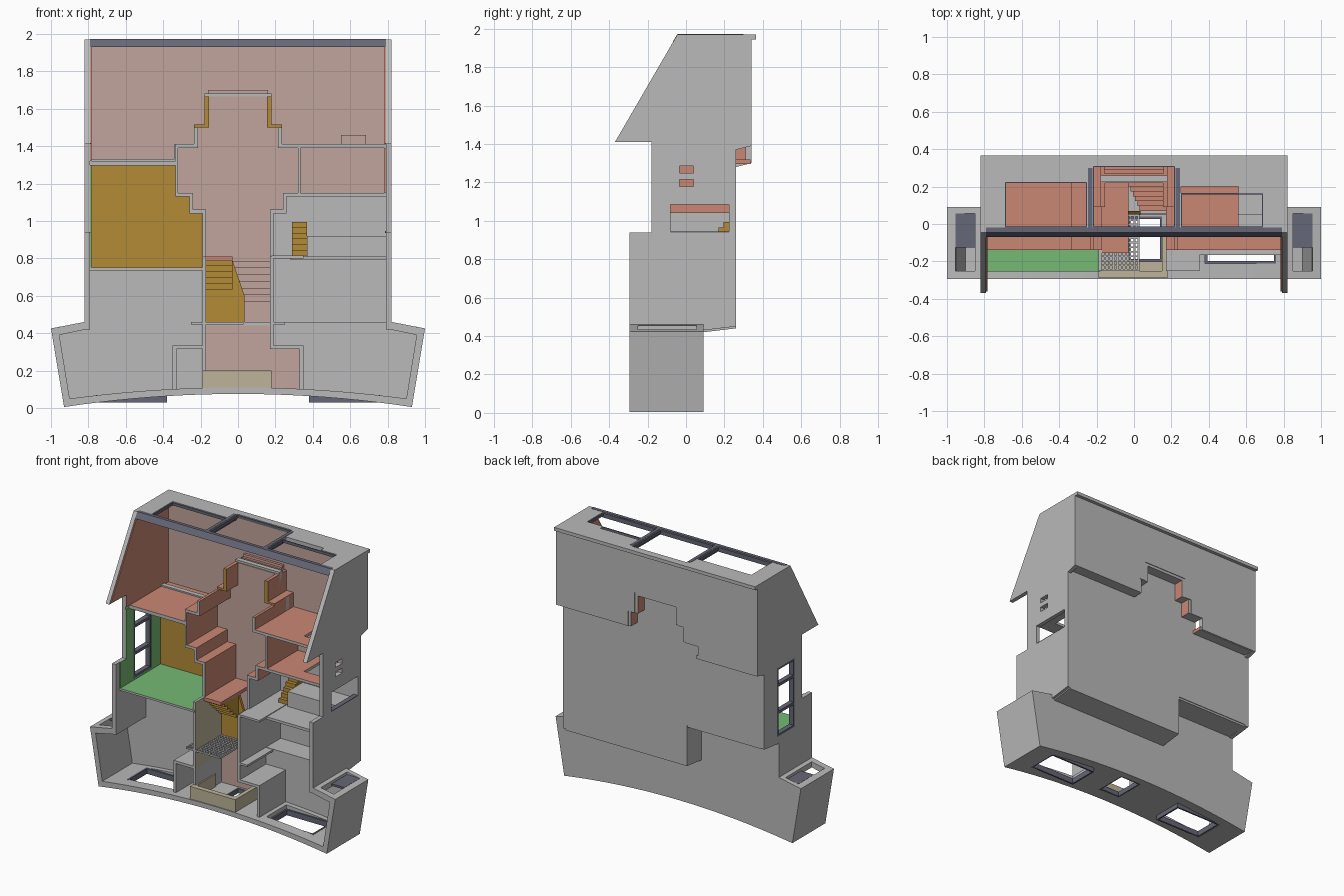
import bpy, bmesh
from mathutils import Vector

if "Cube" in bpy.data.objects:
    bpy.data.objects.remove(bpy.data.objects["Cube"])


def material(name, r, g, b):
    m = bpy.data.materials.new(name)
    m.use_nodes = True
    lin = [(c / 255) ** 2.2 for c in (r, g, b)] + [1]
    m.diffuse_color = lin
    m.node_tree.nodes["Principled BSDF"].inputs["Base Color"].default_value = lin
    return m


GREY = material("plaster grey", 184, 184, 184)
PINK = material("pale pink", 192, 163, 155)
SALMON = material("salmon", 200, 134, 116)
MUSTARD = material("mustard", 178, 138, 58)
GREEN = material("green", 116, 184, 116)
SLATE = material("slate", 101, 103, 118)
BEIGE = material("beige", 188, 178, 152)


def side_of(n):
    if abs(n.z) > .7:
        return "up" if n.z > 0 else "down"
    if abs(n.y) > .7:
        return "front" if n.y < 0 else "back"
    return "east" if n.x > 0 else "west"


def prism(name, pts, axis, a, b, mat, **paint):
    """Extrude a flat outline along an axis; paint gives colours by face direction."""
    place = {"x": lambda p, t: (t, p[0], p[1]), "y": lambda p, t: (p[0], t, p[1]),
             "z": lambda p, t: (p[0], p[1], t)}[axis]
    bm = bmesh.new()
    lo = [bm.verts.new(place(p, a)) for p in pts]
    hi = [bm.verts.new(place(p, b)) for p in pts]
    bm.faces.new(lo)
    bm.faces.new(hi)
    for i in range(len(pts)):
        j = (i + 1) % len(pts)
        bm.faces.new((lo[i], lo[j], hi[j], hi[i]))
    bmesh.ops.recalc_face_normals(bm, faces=bm.faces)
    me = bpy.data.meshes.new(name)
    me.materials.append(mat)
    for m in paint.values():
        if m.name not in me.materials:
            me.materials.append(m)
    for f in bm.faces:
        f.normal_update()
        f.material_index = me.materials.find(paint.get(side_of(f.normal), mat).name)
    bm.to_mesh(me)
    bm.free()
    ob = bpy.data.objects.new(name, me)
    bpy.context.collection.objects.link(ob)
    return ob


def box(name, x, y, z, mat, **paint):
    return prism(name, [(x[0], z[0]), (x[1], z[0]), (x[1], z[1]), (x[0], z[1])],
                 "y", y[0], y[1], mat, **paint)


def cut(ob, x, y, z):
    cutter = box("cutter", x, y, z, GREY)
    mod = ob.modifiers.new("cut", "BOOLEAN")
    mod.operation, mod.object, mod.solver = "DIFFERENCE", cutter, "EXACT"
    bpy.context.view_layer.objects.active = ob
    bpy.ops.object.modifier_apply(modifier=mod.name)
    bpy.data.objects.remove(cutter)


def lining(name, x, y, z, through, t=.012):
    """Four slate strips round an opening that runs along one axis."""
    for i, r in enumerate((x, y, z)):
        if i == through:
            continue
        for k, strip in enumerate(((r[0], r[0] + t), (r[1] - t, r[1]))):
            rng = [x, y, z]
            rng[i] = strip
            box(f"{name}_{'xyz'[i]}{k}", *rng, SLATE)


def shelf(name, x, y, z, mat=SALMON, **paint):
    return box(name, x, y, z, mat, **{"front": GREY, "back": GREY, "down": GREY, **paint})


# curved base shell with flared wings
def arc(z, drop, half):
    return [(half * i / 10, z - drop * (i / 10) ** 2) for i in range(-10, 11)]


outer = [(-.82, .46), (-1, .425)] + arc(.075, .07, .93) + [(1, .425), (.82, .46)]
inner = [(-.79, .425), (-.955, .39)] + arc(.11, .06, .9) + [(.955, .39), (.79, .425)]
base = prism("base_shell", outer + inner[::-1], "y", -.295, .09, GREY)
prism("base_back_wall", outer, "y", .055, .09, GREY)
for s, tag in ((-1, "right"), (1, "left")):
    hole = sorted((s * .38, s * .76))
    cut(base, hole, (-.21, .02), (-.1, .2))
    lining(f"{tag}_floor_window", hole, (-.21, .02), (.03, .07), 2)
    hatch = sorted((s * .85, s * .955))
    cut(base, hatch, (-.25, .055), (.37, .5))
    box(f"{tag}_wing_glass", hatch, (-.125, .055), (.42, .435), SLATE)
cut(base, (-.03, .15), (-.2, .04), (-.1, .2))
lining("centre_floor_window", (-.03, .15), (-.2, .04), (.075, .11), 2)

# outer side walls and their inner paint
for s, tag, soffit, low, floor in ((-1, "right", 1.28, .71, 1.32), (1, "left", 1.37, .43, 1.41)):
    gable = [(-.37, 1.41), (-.045, 1.97), (.34, 1.97)]
    outline = [(-.295, .42), (-.295, .94), (-.18, .94), (-.18, 1.41)] + gable + [
        (.34, soffit + .02), (.26, soffit), (.26, low + .02), (.09, low), (.09, .42)]
    wall = prism(f"{tag}_side_wall", outline, "x", s * .79, s * .82, GREY)
    attic = [(-.18, floor), (-.18, 1.41)] if s < 0 else []
    prism(f"{tag}_attic_paint", attic + [(-.36, 1.415), (-.05, 1.95), (.31, 1.95), (.31, floor)],
          "x", s * .784, s * .79, SALMON)
    ends = sorted((s * .7, s * .9))
    thick = sorted((s * .785, s * .82))
    if s < 0:
        paint = prism("green_wall_paint", [(-.25, .75), (-.25, .94), (-.18, .94), (-.18, 1.3),
                                           (.225, 1.3), (.225, .75)], "x", -.79, -.784, GREEN)
        for ob in (wall, paint):
            cut(ob, ends, (-.095, .11), (.765, 1.27))
        lining("tall_window", thick, (-.095, .11), (.765, 1.27), 0, .015)
        for z in (.93, 1.13):
            box("tall_window_bar", thick, (-.095, .11), (z, z + .02), SLATE)
    else:
        paint = box("middle_room_paint", (.784, .79), (-.17, .225), (1.15, 1.39), SALMON)
        for z in (1.18, 1.25):
            for ob in (wall, paint):
                cut(ob, ends, (-.035, .04), (z, z + .035))
        cut(wall, ends, (-.08, .225), (.94, 1.085))
        box("wide_window_sill", thick, (-.08, .225), (.935, .945), SLATE)

# back walls
box("upper_back_wall", (-.8, .8), (.225, .26), (.74, 1.33), GREY)
box("centre_back_wall", (-.34, .8), (.225, .26), (1.3, 1.41), GREY)
box("gap_back_wall", (-.235, .235), (.225, .26), (1.4, 1.51), GREY)
box("peak_back_wall", (-.18, .18), (.225, .26), (1.5, 1.68), GREY)
box("lower_back_wall", (-.19, .8), (.225, .26), (.44, .75), GREY)
prism("lower_soffit", [(.06, .42), (.09, .42), (.26, .44), (.26, .46), (.06, .46)],
      "x", -.19, .8, GREY)
box("right_room_back", (-.8, -.17), (.055, .09), (.42, .74), GREY)
half = [(.155, 1.665), (.155, 1.5), (.22, 1.5), (.22, 1.4), (.32, 1.4), (.32, 1.14),
        (.25, 1.14), (.25, 1.05), (.175, 1.05), (.175, .46)]
prism("hall_back_paint", half + [(-x, z) for x, z in half[::-1]], "y", .219, .225, PINK)
box("middle_room_back_paint", (.33, .79), (.219, .225), (1.15, 1.4), PINK)
box("green_room_back_paint", (-.79, -.18), (.219, .225), (.75, 1.31), MUSTARD)
box("basement_back_paint", (-.17, .175), (.049, .055), (.1, .44), PINK)
box("alcove_back_paint", (.17, .335), (.049, .055), (.1, .32), PINK)
ridge = [(-.79, 1.95), (-.79, 1.3), (-.335, 1.3), (-.335, 1.39), (-.235, 1.39), (-.235, 1.5),
         (-.18, 1.5), (-.18, 1.65), (.18, 1.65), (.18, 1.5), (.235, 1.5), (.235, 1.39),
         (.79, 1.39), (.79, 1.95)]
prism("attic_back_wall", ridge, "y", .31, .34, GREY, front=PINK)

# roof with three skylights
roof = box("roof", (-.82, .82), (-.045, .365), (1.945, 1.97), GREY)
for tag, x, back in (("right", (-.69, -.25), .225), ("centre", (-.22, .22), .31),
                     ("left", (.25, .56), .2), ("corner", (.55, .69), .165)):
    cut(roof, x, (-.02, back), (1.9, 2))
    if tag != "corner":
        lining(f"{tag}_skylight", x if tag != "left" else (.25, .69),
               (-.02, back if tag != "left" else .165), (1.945, 1.965), 2, .006)
for x in (-.235, .235):
    box("skylight_beam", (x - .012, x + .012), (-.03, .3), (1.93, 1.972), SLATE)
prism("ridge_beam", [(-.07, 1.93), (-.045, 1.972), (-.02, 1.972), (-.02, 1.93)],
      "x", -.79, .79, SLATE)

# floors of the side rooms
F = (-.14, .335)
M = (-.14, .24)
shelf("right_attic_floor", (-.79, -.32), F, (1.295, 1.32))
attic_floor = shelf("left_attic_floor", (.22, .79), F, (1.39, 1.41))
middle_floor = shelf("middle_room_floor", (.25, .79), M, (1.13, 1.15))
for ob in (attic_floor, middle_floor):
    cut(ob, (.56, .69), (-.03, .165), (1, 1.5))
box("attic_step", (.55, .685), (.2, .3), (1.41, 1.46), PINK, up=SALMON)
prism("green_room_floor", [(-.255, .735), (-.255, .75), (.255, .75), (.255, .725), (.08, .715), (.08, .735)],
      "x", -.79, -.18, GREY, up=GREEN)

# stepped hall lining, mirrored about the middle
for s, tag in ((-1, "right"), (1, "left")):
    def both(a, b):
        return sorted((s * a, s * b))
    shelf(f"{tag}_hall_step", both(.17, .26), M, (1.04, 1.06))
    shelf(f"{tag}_hall_riser", both(.24, .26), M, (1.06, 1.15))
    shelf(f"{tag}_hall_ledge", both(.24, .335), M, (1.13, 1.15))
    shelf(f"{tag}_hall_side", both(.32, .335), M, (1.15, 1.39))
    shelf(f"{tag}_hall_top", both(.215, .335), F, (1.39, 1.41))
    shelf(f"{tag}_attic_riser", both(.215, .235), F, (1.41, 1.5))
    shelf(f"{tag}_attic_ledge", both(.155, .235), (.09, .335), (1.5, 1.515), front=MUSTARD)
    shelf(f"{tag}_attic_side", both(.155, .18), (.09, .335), (1.5, 1.665), front=MUSTARD)
    hall_face = {"east" if s < 0 else "west": BEIGE}
    box(f"{tag}_stair_wall", both(.17, .19), M, (.8, 1.05), GREY,
        **{"east" if s < 0 else "west": SALMON})
    box(f"{tag}_hall_wall", both(.17, .19), (-.25, .24), (.45, .81), GREY, **hall_face)
    box(f"{tag}_hall_foot", both(.17, .19), (-.25, .07), (.32, .46), GREY, **hall_face)
    box(f"{tag}_alcove_top", both(.17, .35), (-.25, .07), (.315, .335), GREY)
    box(f"{tag}_alcove_side", both(.33, .35), (-.25, .07), (.09, .335), GREY)
box("alcove_inner_wall", (-.19, -.17), (-.25, .07), (.09, .33), GREY)
for i in range(3):
    box("peak_step", (-.16, .16), (.25 + .02 * i, .335), (1.63, 1.665 + .0175 * i),
        PINK, up=SALMON, down=GREY, back=GREY)

# hall staircase
shelf("stair_landing", (-.17, -.03), (-.155, .225), (.785, .81), front=SALMON)
prism("stair_partition", [(-.17, .46), (.035, .46), (.035, .6), (-.03, .79), (-.17, .79)],
      "y", .05, .07, MUSTARD)
for i in range(6):
    box("under_step", (-.17, -.03), (.05 - .033 * i, .06), (.6 + .032 * i, .632 + .032 * i), MUSTARD)
    box("hall_stair_step", (.03 - .012 * i, .175), (.07 + .026 * i, .225), (.57 + .036 * i, .606 + .036 * i),
        PINK, up=SALMON)

# grating beside the hall
for i in range(13):
    x = -.25 + .0225 * i
    box("grating_bar", (x, x + .01), (-.25, .05), (.445, .46), GREY)
    y = -.25 + .0242 * i
    box("grating_crossbar", (-.25, .03), (y, y + .01), (.447, .458), GREY)
box("hall_shelf", (.18, .25), (-.25, .05), (.445, .46), GREY)

# lower left room with counter and small stair
box("counter", (.18, .35), (-.25, .23), (.8, .815), GREY)
box("lower_room_floor", (.28, .79), (-.165, .23), (.79, .81), GREY)
box("lower_room_bench", (.37, .79), (.05, .23), (.81, .92), GREY)
for i in range(6):
    box("small_stair_step", (.29, .37), (.06 + .027 * i, .225), (.815 + .03 * i, .845 + .03 * i), MUSTARD)

# basin at the entrance
box("basin_front", (-.19, .18), (-.288, -.25), (.09, .2), BEIGE)
for x in (-.19, .15):
    box("basin_side", (x, x + .03), (-.25, -.03), (.09, .2), BEIGE)
box("basin_floor", (-.16, .15), (-.25, -.2), (.1, .12), BEIGE)
